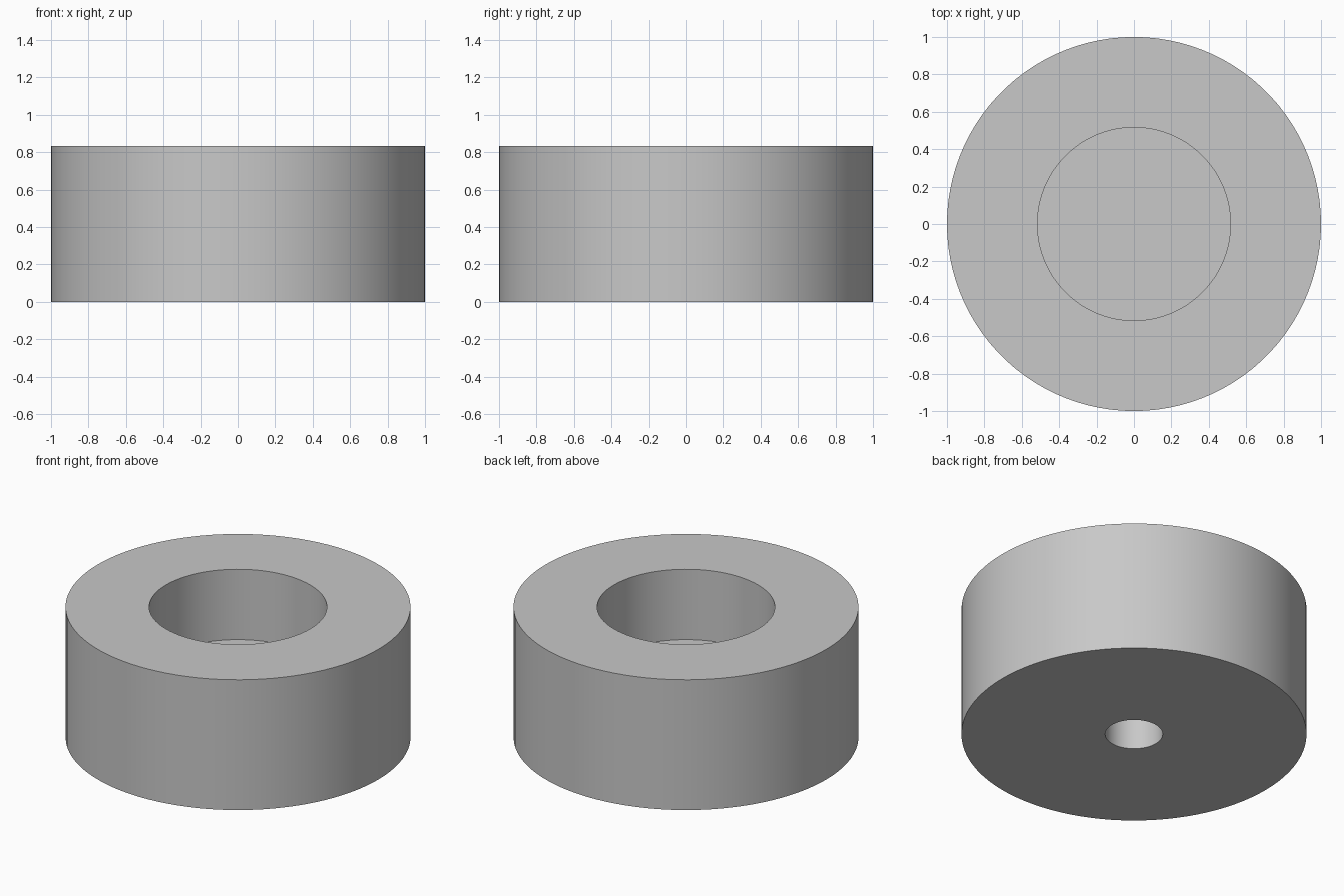
import bpy
import bmesh
from math import radians, tau

cube = bpy.data.objects.get("Cube")
if cube:
    bpy.data.objects.remove(cube, do_unlink=True)

HEIGHT, RADIUS = 0.833, 1.0
BORE_RADIUS, BORE_FLOOR = 0.516, 0.383
HOLE_RADIUS, HOLE_TOP = 0.167, 0.34
SEGMENTS = 100

# Plain grey material
grey = bpy.data.materials.new("grey")
grey.use_nodes = True
colour = (0.58, 0.58, 0.58, 1)
grey.diffuse_color = colour
grey.node_tree.nodes["Principled BSDF"].inputs["Base Color"].default_value = colour

# Half section of the spacer: blind hole below, outer wall, wide bore above
profile = [
    (0, HOLE_TOP), (HOLE_RADIUS, HOLE_TOP), (HOLE_RADIUS, 0),
    (RADIUS, 0), (RADIUS, HEIGHT),
    (BORE_RADIUS, HEIGHT), (BORE_RADIUS, BORE_FLOOR), (0, BORE_FLOOR),
]

# Turn the section around the vertical axis
bm = bmesh.new()
verts = [bm.verts.new((r, 0, z)) for r, z in profile]
edges = [bm.edges.new(pair) for pair in zip(verts, verts[1:])]
bmesh.ops.spin(bm, geom=verts + edges, cent=(0, 0, 0), axis=(0, 0, 1),
               angle=tau, steps=SEGMENTS)
bmesh.ops.remove_doubles(bm, verts=bm.verts, dist=0.0001)
bmesh.ops.recalc_face_normals(bm, faces=bm.faces)

mesh = bpy.data.meshes.new("round_spacer")
bm.to_mesh(mesh)
bm.free()
mesh.materials.append(grey)
spacer = bpy.data.objects.new("round_spacer", mesh)
bpy.context.collection.objects.link(spacer)

# Smooth walls with sharp rims
bpy.ops.object.select_all(action="DESELECT")
spacer.select_set(True)
bpy.context.view_layer.objects.active = spacer
bpy.ops.object.shade_smooth_by_angle(angle=radians(30))
